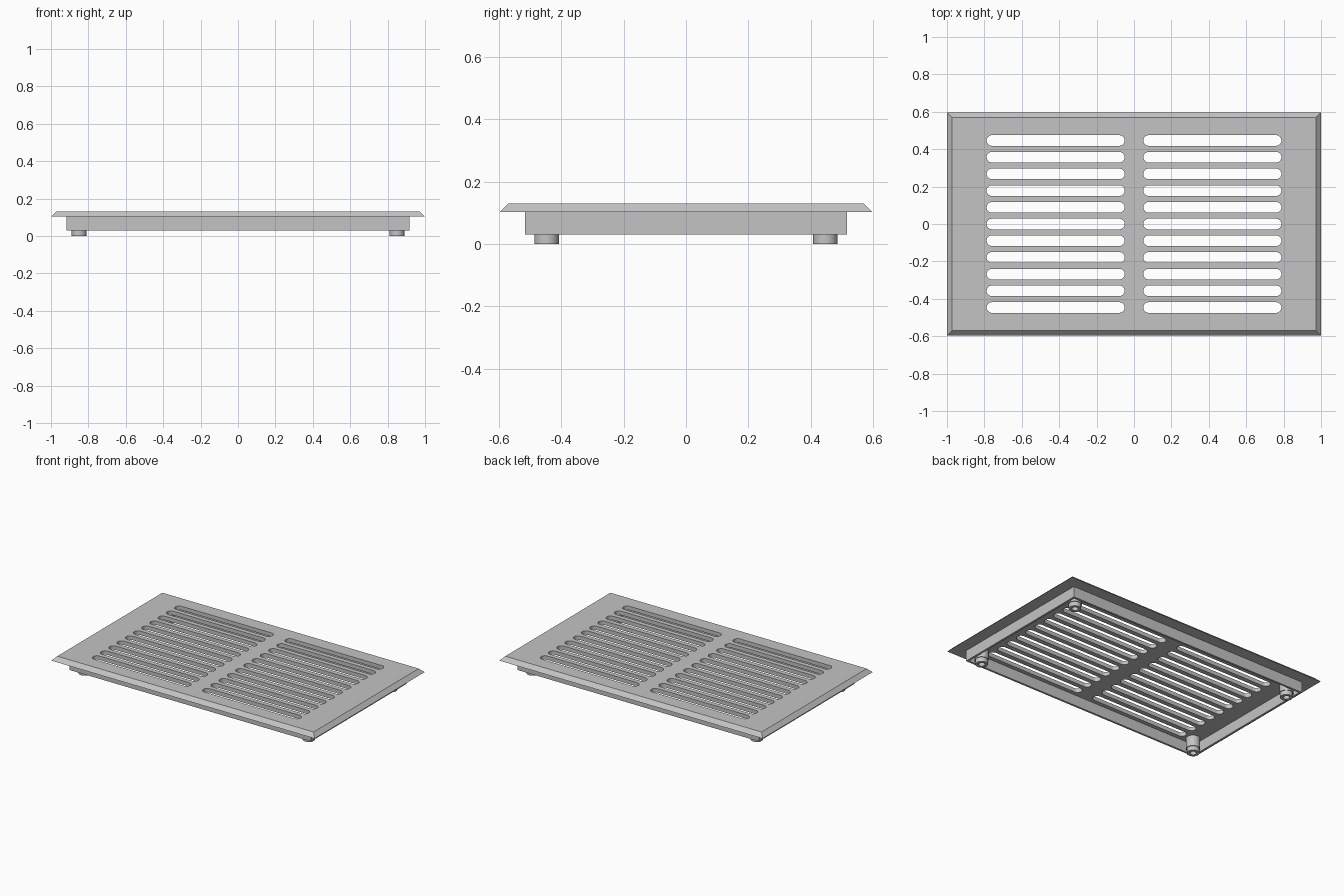
import bpy, bmesh, math
from mathutils import Matrix

old = bpy.data.objects.get("Cube")
if old:
    bpy.data.objects.remove(old, do_unlink=True)

GREY = (0.55, 0.55, 0.55, 1)
metal = bpy.data.materials.new("grey_metal")
metal.use_nodes = True
metal.diffuse_color = GREY
metal.node_tree.nodes["Principled BSDF"].inputs["Base Color"].default_value = GREY

PLATE_BOTTOM, PLATE_TOP, SKIRT_BOTTOM = 0.103, 0.13, 0.03


def make_object(name, bm):
    bmesh.ops.recalc_face_normals(bm, faces=bm.faces)
    mesh = bpy.data.meshes.new(name)
    bm.to_mesh(mesh)
    bm.free()
    mesh.materials.append(metal)
    obj = bpy.data.objects.new(name, mesh)
    bpy.context.collection.objects.link(obj)
    return obj


def activate(obj):
    bpy.ops.object.select_all(action='DESELECT')
    obj.select_set(True)
    bpy.context.view_layer.objects.active = obj


def rectangle(hx, hy):
    return [(-hx, -hy), (hx, -hy), (hx, hy), (-hx, hy)]


def circle(radius, sides=32):
    return [(radius * math.cos(math.tau * i / sides),
             radius * math.sin(math.tau * i / sides)) for i in range(sides)]


def loft(bm, sections, offset=(0, 0), closed=False):
    """Join stacked outlines (points, z); cap the ends or close into a ring."""
    rings = [[bm.verts.new((x + offset[0], y + offset[1], z)) for x, y in pts]
             for pts, z in sections]
    pairs = list(zip(rings, rings[1:]))
    if closed:
        pairs.append((rings[-1], rings[0]))
    else:
        bm.faces.new(rings[0])
        bm.faces.new(rings[-1])
    for a, b in pairs:
        n = len(a)
        for i in range(n):
            j = (i + 1) % n
            bm.faces.new((a[i], a[j], b[j], b[i]))


# Slotted cover plate with a chamfered border
bm = bmesh.new()
loft(bm, [(rectangle(1, 0.597), PLATE_BOTTOM), (rectangle(0.973, 0.57), PLATE_TOP)])
plate = make_object("cover_plate", bm)

# Cutters for two columns of rounded slots
ROWS, PITCH, SLOT_R, SLOT_HALF = 11, 0.0893, 0.0285, 0.369
outline = []
for side, start in ((1, -90), (-1, 90)):
    for k in range(13):
        a = math.radians(start + 15 * k)
        outline.append((side * (SLOT_HALF - SLOT_R) + SLOT_R * math.cos(a),
                        SLOT_R * math.sin(a)))
bm = bmesh.new()
for x in (-0.419, 0.419):
    for row in range(ROWS):
        y = (row - (ROWS - 1) / 2) * PITCH
        loft(bm, [(outline, PLATE_BOTTOM - 0.05), (outline, PLATE_TOP + 0.05)], (x, y))
cutter = make_object("slot_cutter", bm)
cutter.hide_render = True

cut = plate.modifiers.new("slots", 'BOOLEAN')
cut.operation = 'DIFFERENCE'
cut.solver = 'EXACT'
cut.object = cutter
activate(plate)
bpy.ops.object.modifier_apply(modifier=cut.name)
bpy.data.objects.remove(cutter, do_unlink=True)
bpy.ops.object.shade_smooth_by_angle(angle=math.radians(30))

# Thin skirt frame below the plate
bm = bmesh.new()
outer, inner = rectangle(0.917, 0.517), rectangle(0.903, 0.503)
loft(bm, [(outer, PLATE_BOTTOM), (outer, SKIRT_BOTTOM),
          (inner, SKIRT_BOTTOM), (inner, PLATE_BOTTOM)], closed=True)
make_object("skirt_frame", bm)

# Four stepped bosses with hollow feet
for x_name, sx in (("left", 1), ("right", -1)):
    for y_name, sy in (("front", -1), ("back", 1)):
        bm = bmesh.new()
        loft(bm, [(circle(0.044), PLATE_BOTTOM), (circle(0.044), SKIRT_BOTTOM),
                  (circle(0.039), SKIRT_BOTTOM), (circle(0.039), 0),
                  (circle(0.02), 0), (circle(0.02), SKIRT_BOTTOM)],
             (sx * 0.85, sy * 0.447))
        foot = make_object(f"{y_name}_{x_name}_foot", bm)
        activate(foot)
        bpy.ops.object.shade_smooth_by_angle(angle=math.radians(30))
